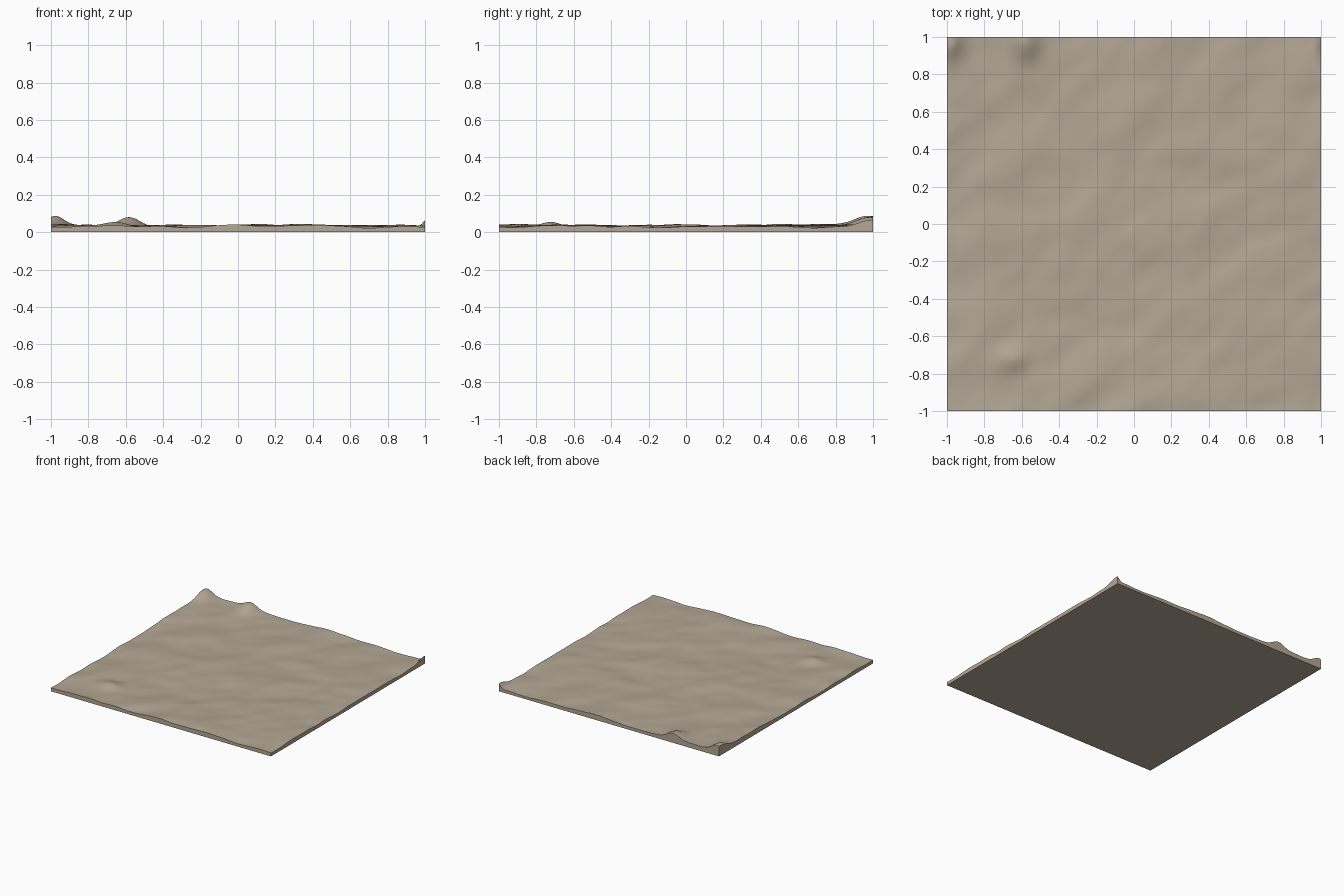
import bpy, bmesh, math
from mathutils import Vector, noise

if "Cube" in bpy.data.objects:
    bpy.data.objects.remove(bpy.data.objects["Cube"])

N = 120  # grid cells per side

# Raised mounds: x, y, radius x, radius y, height
MOUNDS = [(-0.98, 0.98, 0.06, 0.10, 0.049),
          (-0.58, 0.98, 0.075, 0.10, 0.047),
          (1.01, 0.99, 0.03, 0.09, 0.042),
          (-0.65, -0.72, 0.09, 0.07, 0.024),
          (-0.30, -1.0, 0.09, 0.08, -0.012),
          (0.68, -1.0, 0.10, 0.08, -0.012),
          (1.0, -0.95, 0.06, 0.10, -0.010)]


def height(x, y):
    # diagonal rolling undulation, kept low, plus the mounds
    u, v = (x + y) * 0.707, (x - y) * 0.707
    n = noise.noise(Vector((u * 2.6, v * 4.2, 3.7)))
    n += 0.35 * noise.noise(Vector((u * 6, v * 8, 9.1)))
    z = 0.033 + max(-0.013, min(0.010, 0.015 * n))
    for cx, cy, rx, ry, h in MOUNDS:
        z += h * math.exp(-((x - cx) / rx) ** 2 - ((y - cy) / ry) ** 2)
    return max(0.012, min(0.086, z))


# Rolling ground surface
bm = bmesh.new()
bmesh.ops.create_grid(bm, x_segments=N, y_segments=N, size=1)
for v in bm.verts:
    v.co.z = height(v.co.x, v.co.y)
for f in bm.faces:
    f.smooth = True

# Side walls dropped from the rim, and flat underside
rim = [e for e in bm.edges if e.is_boundary]
ext = bmesh.ops.extrude_edge_only(bm, edges=rim)["geom"]
for v in ext:
    if isinstance(v, bmesh.types.BMVert):
        v.co.z = 0
bmesh.ops.contextual_create(bm, geom=[e for e in bm.edges if e.is_boundary])
bmesh.ops.recalc_face_normals(bm, faces=bm.faces)

mesh = bpy.data.meshes.new("ground_slab")
bm.to_mesh(mesh)
bm.free()
ground = bpy.data.objects.new("ground_slab", mesh)
bpy.context.collection.objects.link(ground)

# Sandy colour
mat = bpy.data.materials.new("sand")
mat.diffuse_color = (0.46, 0.39, 0.30, 1)
mat.use_nodes = True
mat.node_tree.nodes["Principled BSDF"].inputs["Base Color"].default_value = mat.diffuse_color
mesh.materials.append(mat)

bpy.context.view_layer.objects.active = ground
ground.select_set(True)
bpy.ops.object.shade_smooth_by_angle(angle=math.radians(40))
